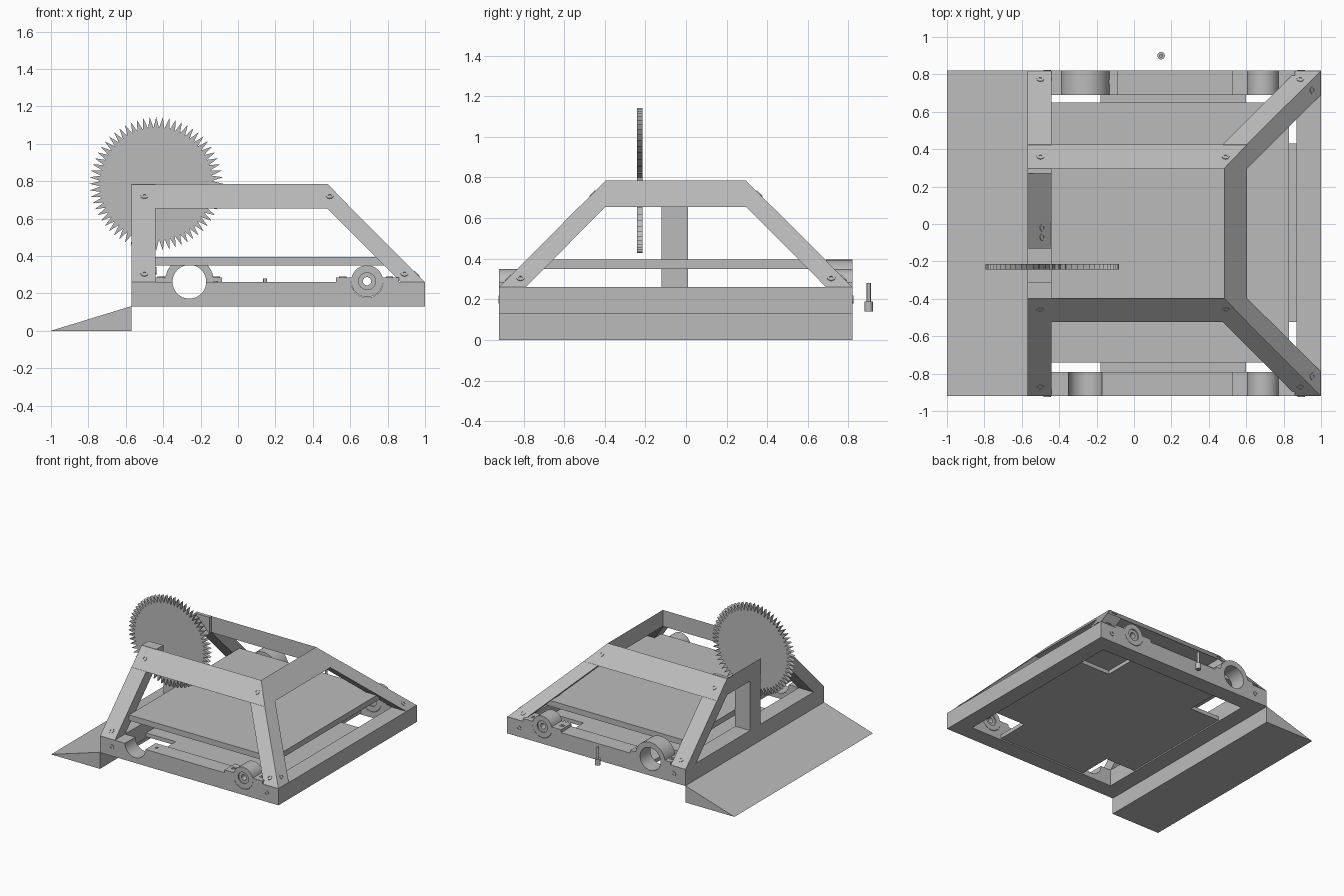
import bpy, bmesh, math
from mathutils import Vector

if "Cube" in bpy.data.objects:
    bpy.data.objects.remove(bpy.data.objects["Cube"])

grey = bpy.data.materials.new("plain grey")
grey.diffuse_color = (0.5, 0.5, 0.5, 1)
grey.use_nodes = True
grey.node_tree.nodes["Principled BSDF"].inputs["Base Color"].default_value = grey.diffuse_color
YC = -0.05          # the chassis is mirrored about this y


def make(name, verts, faces):
    bm = bmesh.new()
    vs = [bm.verts.new(v) for v in verts]
    for f in faces:
        bm.faces.new([vs[i] for i in f])
    bmesh.ops.recalc_face_normals(bm, faces=bm.faces)
    me = bpy.data.meshes.new(name)
    bm.to_mesh(me)
    bm.free()
    me.materials.append(grey)
    ob = bpy.data.objects.new(name, me)
    bpy.context.collection.objects.link(ob)
    return ob


def loft(name, a, b):
    """Solid between two matching polygons."""
    n = len(a)
    faces = [list(range(n)), list(range(n, 2 * n))]
    faces += [(i, (i + 1) % n, n + (i + 1) % n, n + i) for i in range(n)]
    return make(name, list(a) + list(b), faces)


def prism(name, pts, axis, lo, hi):
    put = {'x': lambda p, t: (t, p[0], p[1]),
           'y': lambda p, t: (p[0], t, p[1]),
           'z': lambda p, t: (p[0], p[1], t)}[axis]
    return loft(name, [put(p, lo) for p in pts], [put(p, hi) for p in pts])


def box(name, x0, x1, y0, y1, z0, z1):
    return prism(name, [(x0, y0), (x1, y0), (x1, y1), (x0, y1)], 'z', z0, z1)


def tube(name, start, direction, length, r_out, r_in, n=24):
    d = Vector(direction).normalized()
    q = d.to_track_quat('Z', 'Y')
    verts = []
    for r, h in ((r_out, 0), (r_out, length), (r_in, length), (r_in, 0)):
        for i in range(n):
            t = 2 * math.pi * i / n
            verts.append(Vector(start) + q @ Vector((r * math.cos(t), r * math.sin(t), h)))
    faces = []
    for k in range(4):
        for i in range(n):
            j, m = (i + 1) % n, (k + 1) % 4
            faces.append((k * n + i, k * n + j, m * n + j, m * n + i))
    return make(name, verts, faces)


def arc(cx, cz, r, a0, a1, n=24):
    return [(cx + r * math.cos(math.radians(a0 + (a1 - a0) * i / n)),
             cz + r * math.sin(math.radians(a0 + (a1 - a0) * i / n))) for i in range(n + 1)]


def screw(pos, direction, r=0.02):
    d = Vector(direction).normalized()
    tube("screw", Vector(pos) - d * 0.02, d, 0.024, r, r * 0.45, 16)


# front wedge ramp
prism("wedge_ramp", [(-1, 0), (-0.57, 0), (-0.57, 0.132)], 'y', -0.92, 0.82)

# base frame: side rails with half-round axle notches, plus end rails
rail = [(-0.57, 0.13), (1, 0.13), (1, 0.262)]
rail += arc(0.69, 0.262, 0.085, 0, -180) + arc(-0.26, 0.262, 0.09, 0, -180) + [(-0.57, 0.262)]
for s in (-1, 1):
    lo, hi = sorted((YC + s * 0.74, YC + s * 0.87))
    prism("side_rail", rail, 'y', lo, hi)
box("left_rail", -0.57, -0.44, -0.79, 0.69, 0.13, 0.262)
box("right_rail", 0.87, 1, -0.79, 0.69, 0.13, 0.262)

# floor with wheel cut-outs in the corners, and the deck above it
floor = [(-0.18, -0.79), (0.6, -0.79), (0.6, -0.525), (0.87, -0.525), (0.87, 0.43), (0.6, 0.43),
         (0.6, 0.69), (-0.18, 0.69), (-0.18, 0.43), (-0.44, 0.43), (-0.44, -0.525), (-0.18, -0.525)]
prism("floor_plate", floor, 'z', 0.14, 0.17)
box("deck_plate", -0.44, 0.83, -0.74, 0.65, 0.35, 0.395)

for s in (-1, 1):
    def P(x, w, z):
        return (x, YC + s * w, z)

    def quad(x0, x1, w0, w1, z):
        return [P(x0, w0, z), P(x1, w0, z), P(x1, w1, z), P(x0, w1, z)]

    # slanted corner struts
    loft("left_strut", quad(-0.57, -0.44, 0.74, 0.87, 0.26), quad(-0.57, -0.44, 0.345, 0.475, 0.657))
    loft("right_strut", quad(0.87, 1, 0.74, 0.87, 0.26), quad(0.475, 0.603, 0.345, 0.475, 0.657))
    # upper side beam, triangular section with mitred end
    loft("upper_side_beam",
         [P(-0.57, 0.475, 0.655), P(-0.57, 0.345, 0.655), P(-0.57, 0.345, 0.785)],
         [P(0.605, 0.475, 0.655), P(0.48, 0.345, 0.655), P(0.48, 0.345, 0.785)])
    # corner and rail screws
    out = (0, s, 1)
    screw(P(-0.5, 0.41, 0.72), out)
    screw(P(0.49, 0.41, 0.72), out)
    screw(P(-0.5, 0.825, 0.305), out)
    screw(P(0.89, 0.825, 0.305), out)
    screw(P(0.955, 0.765, 0.305), (1, 0, 1))
    screw(P(-0.465, 0.87, 0.2), (0, s, 0))
    screw(P(0.895, 0.87, 0.2), (0, s, 0))

    # small axle bearing: cap with flanges, race and hollow axle
    lo, hi = sorted((YC + s * 0.74, YC + s * 0.87))
    cap = [(0.86, 0.262), (0.86, 0.285), (0.77, 0.285)]
    cap += arc(0.69, 0.265, 0.085, 14, 166) + [(0.61, 0.285), (0.525, 0.285), (0.525, 0.262)]
    cap += arc(0.69, 0.262, 0.05, 180, 0)
    prism("bearing_cap", cap, 'y', lo, hi)
    tube("bearing_housing", (0.69, lo, 0.265), (0, 1, 0), hi - lo, 0.085, 0.045, 32)
    tube("hollow_axle", (0.69, lo + 0.01, 0.265), (0, 1, 0), hi - lo - 0.02, 0.046, 0.022, 32)
    screw(P(0.56, 0.805, 0.285), (0, 0, 1))
    screw(P(0.81, 0.805, 0.285), (0, 0, 1))

# upper right beam, mitred
loft("upper_right_beam",
     [(0.605, YC - 0.475, 0.655), (0.48, YC - 0.345, 0.655), (0.48, YC - 0.345, 0.785)],
     [(0.605, YC + 0.475, 0.655), (0.48, YC + 0.345, 0.655), (0.48, YC + 0.345, 0.785)])

# upper left beam with a gap for the blade, and stubs at the corners
prism("upper_left_beam", [(-0.57, 0.655), (-0.44, 0.655), (-0.57, 0.785)], 'y', -0.13, 0.28)
box("left_stub", -0.57, -0.44, 0.27, 0.297, 0.655, 0.785)
box("left_stub", -0.57, -0.44, -0.397, -0.31, 0.655, 0.785)

# blade post
box("blade_post", -0.57, -0.44, -0.12, 0.01, 0.26, 0.66)
for y, z in ((-0.02, 0.37), (-0.07, 0.32)):
    screw((-0.49, y, 0.705), (1, 0, 1))
    screw((-0.44, -0.055, z), (1, 0, 0))

# open half-round bearing cap on the back rail
cap = [(-0.085, 0.262), (-0.085, 0.285), (-0.135, 0.285)]
cap += arc(-0.26, 0.265, 0.13, 9, 171) + [(-0.385, 0.285), (-0.44, 0.285), (-0.44, 0.262)]
cap += arc(-0.26, 0.262, 0.09, 180, 0)
prism("open_bearing_cap", cap, 'y', 0.69, 0.82)
for x in (-0.41, -0.115):
    screw((x, 0.76, 0.285), (0, 0, 1))
screw((-0.12, -0.85, 0.262), (0, 0, 1), 0.012)

# round saw blade
teeth = 64
blade = []
for i in range(2 * teeth):
    r = 0.357 if i % 2 == 0 else 0.298
    t = math.pi * i / teeth
    blade.append((-0.437 + r * math.cos(t), 0.786 + r * math.sin(t)))
prism("saw_blade", blade, 'y', -0.242, -0.214)

# loose screw beside the back rail
tube("loose_screw_head", (0.145, 0.9, 0.14), (0, 0, 1), 0.05, 0.02, 0.008, 20)
tube("loose_screw_shaft", (0.145, 0.9, 0.185), (0, 0, 1), 0.095, 0.01, 0.001, 16)

# smooth curved parts, keep edges sharp
bpy.ops.object.select_all(action='SELECT')
bpy.context.view_layer.objects.active = bpy.context.collection.objects[0]
bpy.ops.object.shade_smooth_by_angle(angle=math.radians(30))
